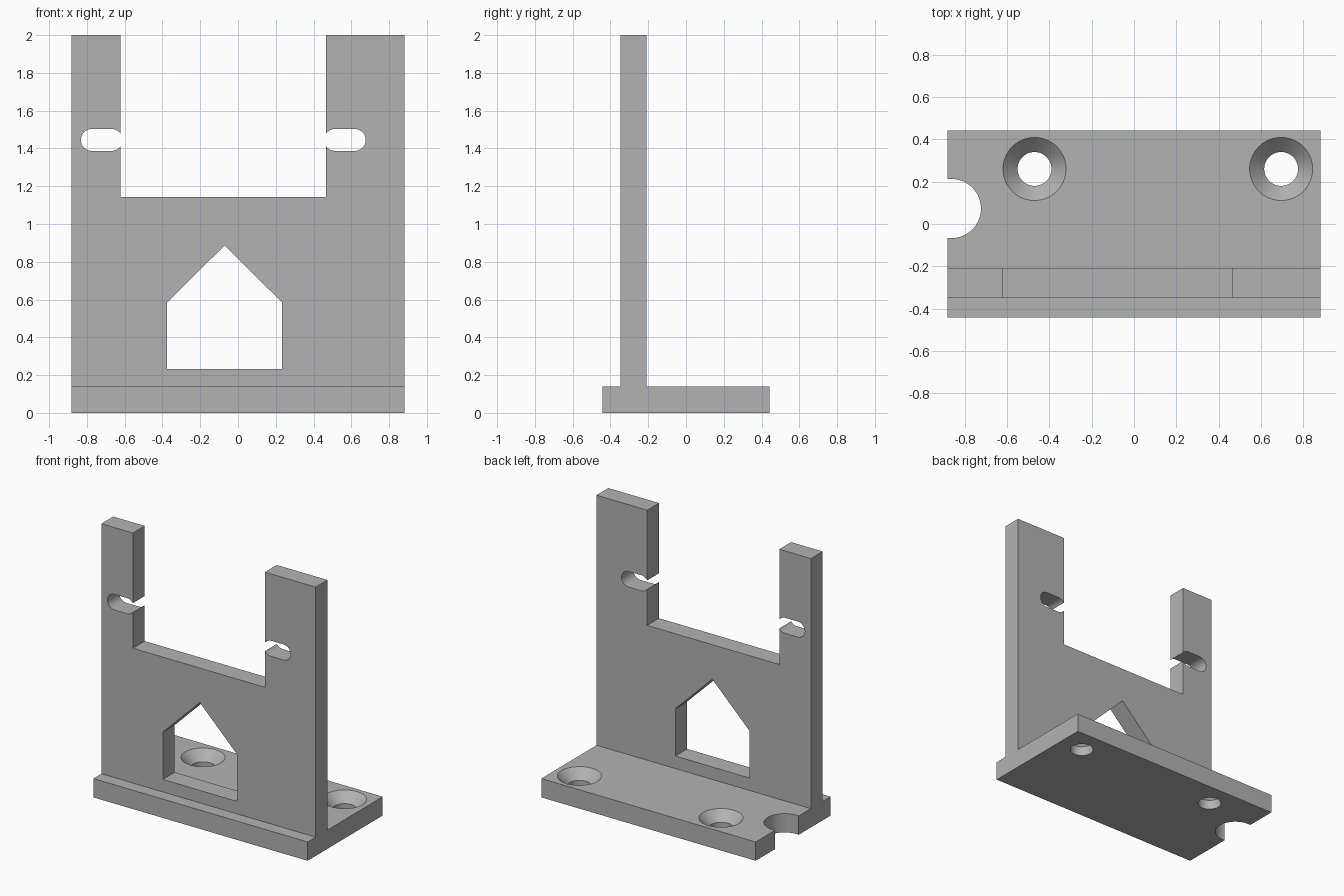
import bpy
import bmesh
from math import cos, sin, pi, radians
from mathutils import Vector

cube = bpy.data.objects.get("Cube")
if cube:
    bpy.data.objects.remove(cube, do_unlink=True)

grey = bpy.data.materials.new("plain_grey")
grey.use_nodes = True
colour = (0.45, 0.45, 0.45, 1)
grey.diffuse_color = colour
grey.node_tree.nodes["Principled BSDF"].inputs["Base Color"].default_value = colour


def make_object(name, bm):
    bmesh.ops.recalc_face_normals(bm, faces=bm.faces)
    mesh = bpy.data.meshes.new(name)
    bm.to_mesh(mesh)
    bm.free()
    mesh.materials.append(grey)
    obj = bpy.data.objects.new(name, mesh)
    bpy.context.collection.objects.link(obj)
    return obj


def prism(name, points, direction):
    """Extrude a closed outline of 3D points along a direction."""
    bm = bmesh.new()
    face = bm.faces.new([bm.verts.new(p) for p in points])
    result = bmesh.ops.extrude_face_region(bm, geom=[face])
    verts = [v for v in result["geom"] if isinstance(v, bmesh.types.BMVert)]
    bmesh.ops.translate(bm, verts=verts, vec=Vector(direction))
    return make_object(name, bm)


def wall_cutter(name, outline):
    return prism(name, [(x, -0.4, z) for x, z in outline], (0, 0.3, 0))


def slot(left, right, z, r, steps=16):
    """Outline of a round-ended slot."""
    arc = [pi * i / steps - pi / 2 for i in range(steps + 1)]
    return ([(right - r + r * cos(a), z + r * sin(a)) for a in arc]
            + [(left + r - r * cos(a), z - r * sin(a)) for a in arc])


def turned(name, x, y, profile, segments=64):
    """Solid of revolution about a vertical axis, from (radius, height) pairs."""
    bm = bmesh.new()
    rings = [[bm.verts.new((x + r * cos(2 * pi * i / segments),
                            y + r * sin(2 * pi * i / segments), z))
              for i in range(segments)] for r, z in profile]
    for low, high in zip(rings, rings[1:]):
        for i in range(segments):
            j = (i + 1) % segments
            bm.faces.new((low[i], low[j], high[j], high[i]))
    bm.faces.new(rings[0])
    bm.faces.new(rings[-1])
    return make_object(name, bm)


# Base plate and upright wall as one extruded side profile
half, base_top = 0.882, 0.14
front, back = -0.347, -0.208
side = [(-0.441, 0), (0.441, 0), (0.441, base_top), (back, base_top),
        (back, 2), (front, 2), (front, base_top), (-0.441, base_top)]
bracket = prism("bracket", [(-half, y, z) for y, z in side], (2 * half, 0, 0))

# Openings in the wall: fork gap, house-shaped window, two side slots
cutters = [
    wall_cutter("fork_gap", [(-0.622, 1.143), (0.465, 1.143), (0.465, 2.1), (-0.622, 2.1)]),
    wall_cutter("window", [(-0.375, 0.233), (0.233, 0.233), (0.233, 0.585),
                           (-0.071, 0.886), (-0.375, 0.585)]),
    wall_cutter("right_slot", slot(-0.832, -0.611, 1.445, 0.058)),
    wall_cutter("left_slot", slot(0.455, 0.676, 1.445, 0.058)),
    # Round bite in the edge of the base
    turned("edge_bite", -0.863, 0.073, [(0.14, -0.1), (0.14, 0.3)]),
]

# Countersunk screw holes in the base
for x in (-0.47, 0.695):
    cutters.append(turned("screw_hole", x, 0.26,
                          [(0.08, -0.1), (0.08, 0.07), (0.149, base_top), (0.149, 0.2)]))

# Cut everything out and discard the cutters
bpy.context.view_layer.objects.active = bracket
bracket.select_set(True)
for cutter in cutters:
    mod = bracket.modifiers.new(cutter.name, "BOOLEAN")
    mod.operation = "DIFFERENCE"
    mod.solver = "EXACT"
    mod.object = cutter
    bpy.ops.object.modifier_apply(modifier=mod.name)
    bpy.data.objects.remove(cutter, do_unlink=True)

bpy.ops.object.shade_smooth_by_angle(angle=radians(30))
